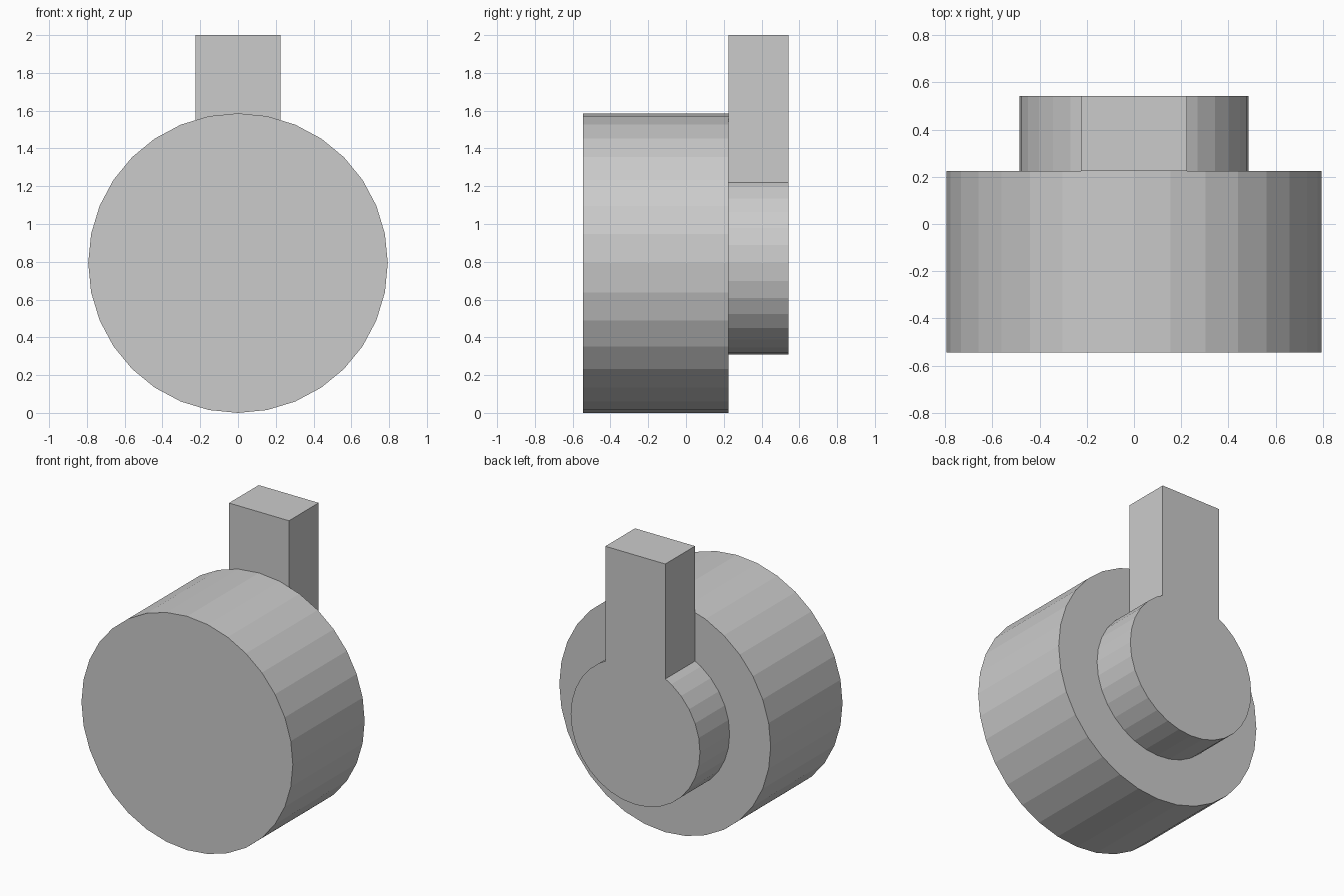
import bpy
from math import pi

if "Cube" in bpy.data.objects:
    bpy.data.objects.remove(bpy.data.objects["Cube"])

AXIS_Z = 0.793   # height of the shared cylinder axis
Y_FRONT, Y_STEP, Y_BACK = -0.545, 0.225, 0.543


def disc(name, radius, y0, y1):
    """32-sided flat-shaded cylinder lying along y."""
    bpy.ops.mesh.primitive_cylinder_add(
        vertices=32, radius=radius, depth=y1 - y0,
        location=(0, (y0 + y1) / 2, AXIS_Z), rotation=(pi / 2, 0, 0))
    bpy.context.object.name = name


def block(name, width, y0, y1, z0, z1):
    bpy.ops.mesh.primitive_cube_add(
        size=1, location=(0, (y0 + y1) / 2, (z0 + z1) / 2))
    ob = bpy.context.object
    ob.name = name
    ob.scale = (width, y1 - y0, z1 - z0)


# Wide front drum
disc("drum", 0.793, Y_FRONT, Y_STEP)

# Narrower hub behind it
disc("hub", 0.485, Y_STEP, Y_BACK)

# Upright stem rising from the hub
block("stem", 0.45, Y_STEP, Y_BACK, 0.96, 2.0)
